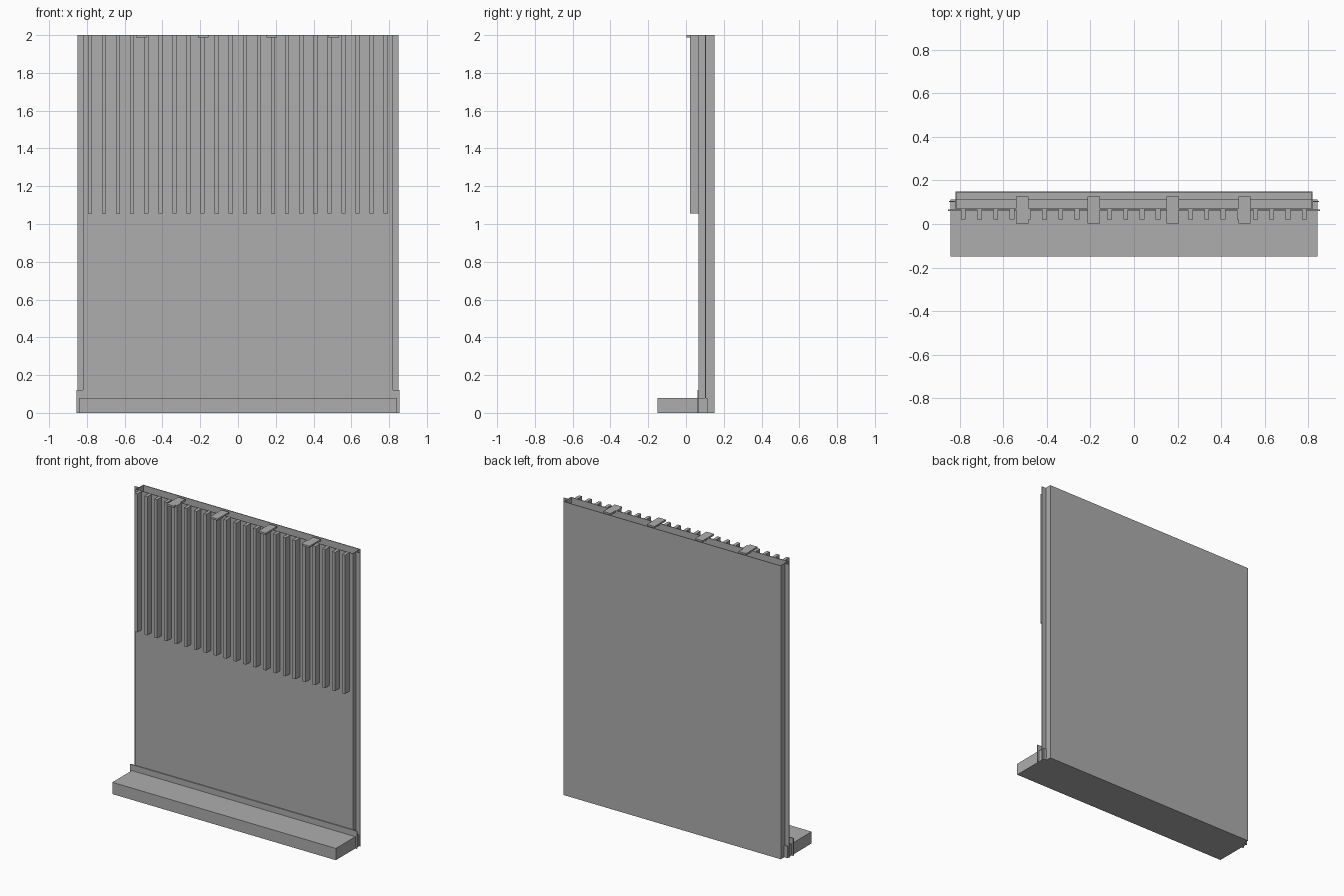
import bpy
import bmesh

cube = bpy.data.objects.get("Cube")
if cube:
    bpy.data.objects.remove(cube, do_unlink=True)

GREY = (0.42, 0.42, 0.42, 1.0)
grey = bpy.data.materials.new("plain grey")
grey.use_nodes = True
grey.diffuse_color = GREY
grey.node_tree.nodes["Principled BSDF"].inputs["Base Color"].default_value = GREY


def box(name, x, y, z):
    """Box spanning the (low, high) pair on each axis."""
    bm = bmesh.new()
    bmesh.ops.create_cube(bm, size=1)
    for v in bm.verts:
        v.co = [span[0] if c < 0 else span[1] for c, span in zip(v.co, (x, y, z))]
    mesh = bpy.data.meshes.new(name)
    bm.to_mesh(mesh)
    bm.free()
    mesh.materials.append(grey)
    obj = bpy.data.objects.new(name, mesh)
    bpy.context.collection.objects.link(obj)
    return obj


TOP = 2.0
HALF = 0.82      # half width of the wall panel
FRONT, BACK = 0.067, 0.15
SHEET = 0.005    # sheet thickness

# Hollow wall panel, open at the top
box("front_sheet", (-HALF, HALF), (FRONT, FRONT + SHEET), (0, TOP))
box("back_sheet", (-HALF, HALF), (BACK - SHEET, BACK), (0, TOP))
box("panel_floor", (-HALF, HALF), (FRONT, BACK), (0, SHEET))

# Side walls with narrow outward flanges
for side, sign in (("left", 1), ("right", -1)):
    def span(a, b):
        return sorted((sign * a, sign * b))
    box(side + "_side_wall", span(HALF - SHEET, HALF), (FRONT, BACK), (0, TOP))
    box(side + "_flange", span(HALF, 0.85), (0.1, 0.1 + SHEET), (0, TOP))

# Base step and the skirting strip behind it
box("base_step", (-0.843, 0.843), (-0.15, 0.113), (0, 0.08))
box("skirting", (-0.855, 0.855), (0.06, FRONT), (0, 0.12))

# Vertical ribs on the upper half
RIBS = 22
for i in range(RIBS):
    x = -0.784 + i * 1.566 / (RIBS - 1)
    box(f"rib_{i + 1}", (x - 0.011, x + 0.011), (0.02, FRONT), (1.055, TOP))

# Flat clips bridging the top edge
for i, x in enumerate((-0.513, -0.185, 0.178, 0.508)):
    box(f"top_clip_{i + 1}", (x - 0.028, x + 0.028), (0.003, 0.126), (1.988, TOP))
